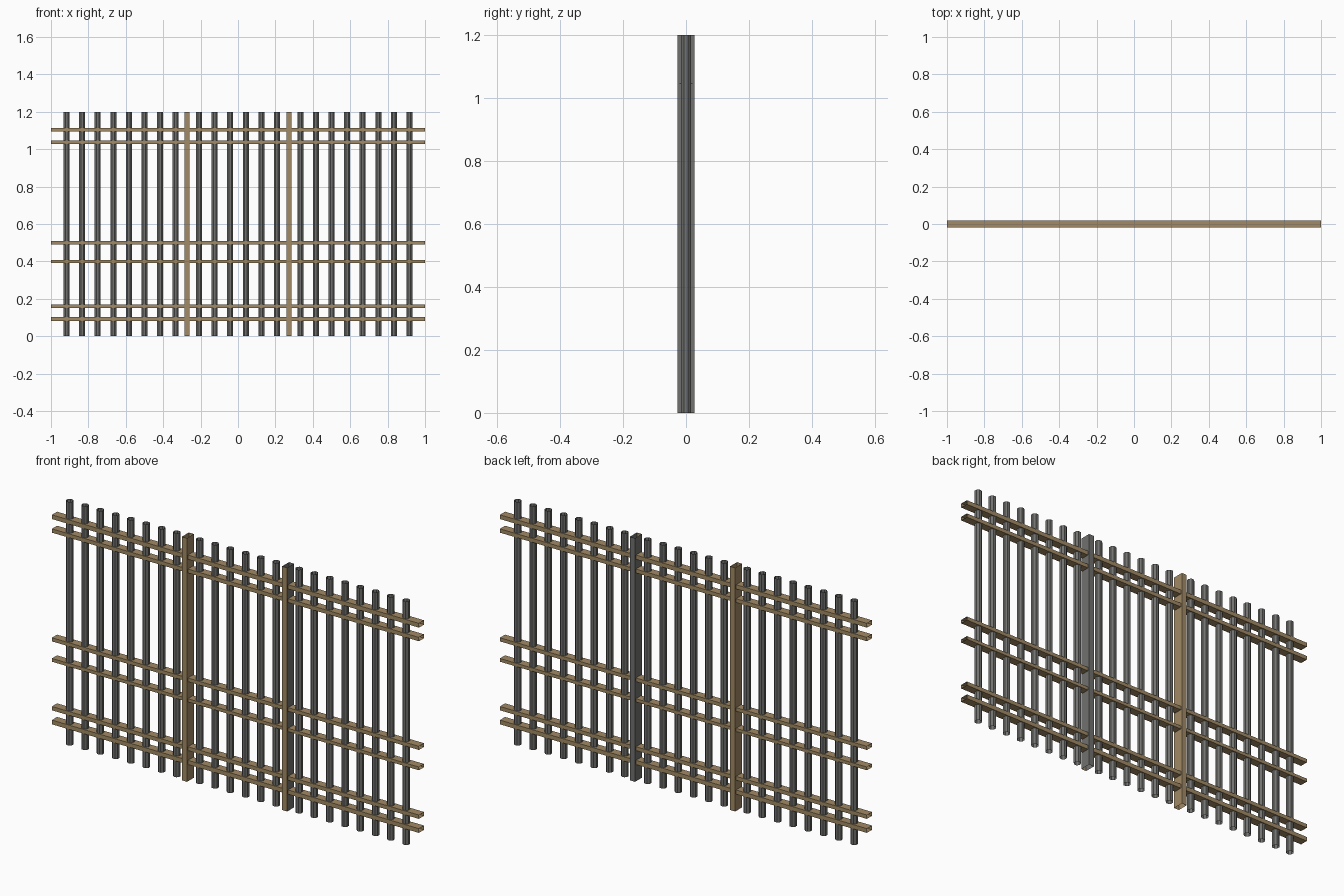
import bpy, bmesh, math
from mathutils import Matrix

if "Cube" in bpy.data.objects:
    bpy.data.objects.remove(bpy.data.objects["Cube"])


def material(name, rgb):
    m = bpy.data.materials.new(name)
    m.diffuse_color = (*rgb, 1)
    m.use_nodes = True
    m.node_tree.nodes["Principled BSDF"].inputs["Base Color"].default_value = m.diffuse_color
    return m


WOOD = material("tan_wood", (0.36, 0.255, 0.13))
METAL = material("grey_metal", (0.165, 0.165, 0.16))


def tube(name, sides, size, length, loc, mats, along_x=False):
    """Open-ended prism; size is its full cross-section (width, depth)."""
    bm = bmesh.new()
    r = 0.5 / math.cos(math.pi / sides)
    bmesh.ops.create_cone(bm, cap_ends=False, segments=sides,
                          radius1=r, radius2=r, depth=1)
    bmesh.ops.rotate(bm, verts=bm.verts,
                     matrix=Matrix.Rotation(math.pi / sides, 3, 'Z'))
    bmesh.ops.scale(bm, verts=bm.verts, vec=(size[0], size[1], length))
    if along_x:
        bmesh.ops.rotate(bm, verts=bm.verts,
                         matrix=Matrix.Rotation(math.pi / 2, 3, 'Y'))
    bmesh.ops.recalc_face_normals(bm, faces=bm.faces)
    bm.normal_update()
    # a second material goes on the front face only
    if len(mats) > 1:
        for f in bm.faces:
            f.material_index = 1 if f.normal.y < -0.9 else 0
    me = bpy.data.meshes.new(name)
    bm.to_mesh(me)
    bm.free()
    for m in mats:
        me.materials.append(m)
    ob = bpy.data.objects.new(name, me)
    ob.location = loc
    bpy.context.collection.objects.link(ob)
    return ob


H = 1.2

# upright bars: eight on each outer panel, six in the middle
step = 1 / 12
xs = [step * (i + 0.5) for i in range(3)] + [step * i for i in range(4, 12)]
for s in (-1, 1):
    for x in xs:
        tube("upright_bar", 8, (0.032, 0.032), H, (s * x, 0, H / 2), [METAL])

# horizontal rails in three pairs: (height, thickness)
for z, t in ((0.093, 0.021), (0.161, 0.019), (0.399, 0.016),
             (0.5, 0.018), (1.036, 0.019), (1.104, 0.021)):
    tube("rail", 4, (t, 0.04), 2, (0, 0, z), [WOOD], along_x=True)

# posts: one all wood, one metal with a wood front
tube("left_post", 4, (0.028, 0.054), H, (-0.273, 0, H / 2), [WOOD])
tube("right_post", 4, (0.028, 0.054), H, (0.273, 0, H / 2), [METAL, WOOD])
